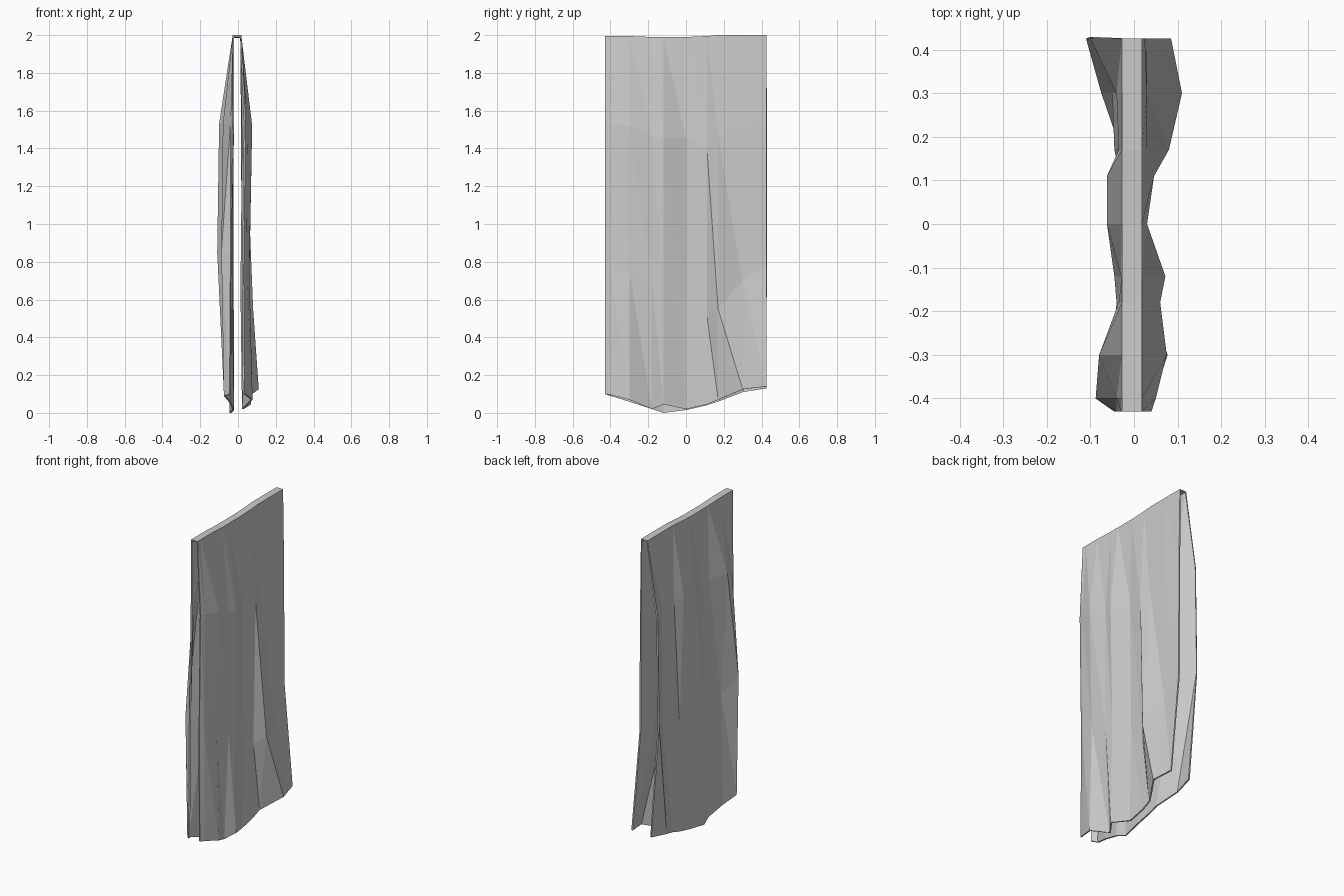
import bpy
import bmesh

if "Cube" in bpy.data.objects:
    bpy.data.objects.remove(bpy.data.objects["Cube"])

# Cloth colour
cloth = bpy.data.materials.new("pale_grey_cloth")
cloth.use_nodes = True
colour = (0.6, 0.6, 0.6, 1)
cloth.diffuse_color = colour
cloth.node_tree.nodes["Principled BSDF"].inputs["Base Color"].default_value = colour

# Fold columns along the width, in hundredths
COLUMNS = (-43, -40, -30, -18, -12, 0, 11, 17, 30, 42.5)
TOP = (199.5, 199.5, 199.5, 199, 199, 199, 199.5, 200, 200, 200)

# Each panel: outward depth of its upper, middle and hem rows, then row heights
LEFT_PANEL = dict(
    upper=(4, 5, 7.5, 6, 7.2, 3, 4.6, 3, 3, 2.5),
    middle=(3, 4.5, 6, 6, 6, 2.2, 3, 8, 3, 2.8),
    hem=(3.4, 4.5, 7.7, 3, 7, 3, 3, 3.2, 11, 8.5),
    upper_z=(153, 153, 152, 147, 145, 145, 141, 147, 152, 153),
    middle_z=(75, 75, 75, 70, 70, 65, 52, 55, 70, 78),
    hem_z=(10, 9.5, 7, 2, 4.5, 2, 4.5, 7, 12.5, 14),
)
RIGHT_PANEL = dict(
    upper=(3, 4, 8, 3.5, 3, 6.2, 6.2, 3.5, 4, 10),
    middle=(4, 8.8, 3.5, 4, 4.5, 4, 3.2, 4.5, 5, 11),
    hem=(4.5, 7.5, 5, 3, 4.5, 3, 3, 3, 7.5, 5.5),
    upper_z=[153] * len(COLUMNS),
    middle_z=(85, 85, 75, 75, 75, 75, 72, 72, 75, 85),
    hem_z=(10, 9, 6, 2, 0, 1.5, 4, 6, 11, 13),
)


def row(bm, depths, heights, side):
    """Add one row of vertices across the cloth."""
    return [bm.verts.new((side * d / 100, y / 100, z / 100))
            for y, d, z in zip(COLUMNS, depths, heights)]


def panel(bm, top_row, data, side):
    """Hang a pleated panel from the top row, with creases that slant outward."""
    rows = [top_row] + [row(bm, data[n], data[n + "_z"], side)
                        for n in ("upper", "middle", "hem")]
    for above, below in zip(rows, rows[1:]):
        for i in range(len(COLUMNS) - 1):
            a, b, c, d = above[i], above[i + 1], below[i + 1], below[i]
            if side > 0:
                bm.faces.new((a, d, c))
                bm.faces.new((a, c, b))
            else:
                bm.faces.new((a, b, d))
                bm.faces.new((b, c, d))


# Draped cloth: two hanging panels joined by a narrow flat fold
bm = bmesh.new()
left_top = row(bm, [1.8] * len(COLUMNS), TOP, 1)
right_top = row(bm, [2.8] * len(COLUMNS), TOP, -1)
for i in range(len(COLUMNS) - 1):
    bm.faces.new((right_top[i], left_top[i], left_top[i + 1], right_top[i + 1]))
panel(bm, left_top, LEFT_PANEL, 1)
panel(bm, right_top, RIGHT_PANEL, -1)

mesh = bpy.data.meshes.new("draped_cloth")
bm.to_mesh(mesh)
bm.free()
mesh.materials.append(cloth)
towel = bpy.data.objects.new("draped_cloth", mesh)
bpy.context.collection.objects.link(towel)

# Thin fabric thickness, added towards the inside
thickness = towel.modifiers.new("fabric_thickness", "SOLIDIFY")
thickness.thickness = 0.009
thickness.offset = -1
